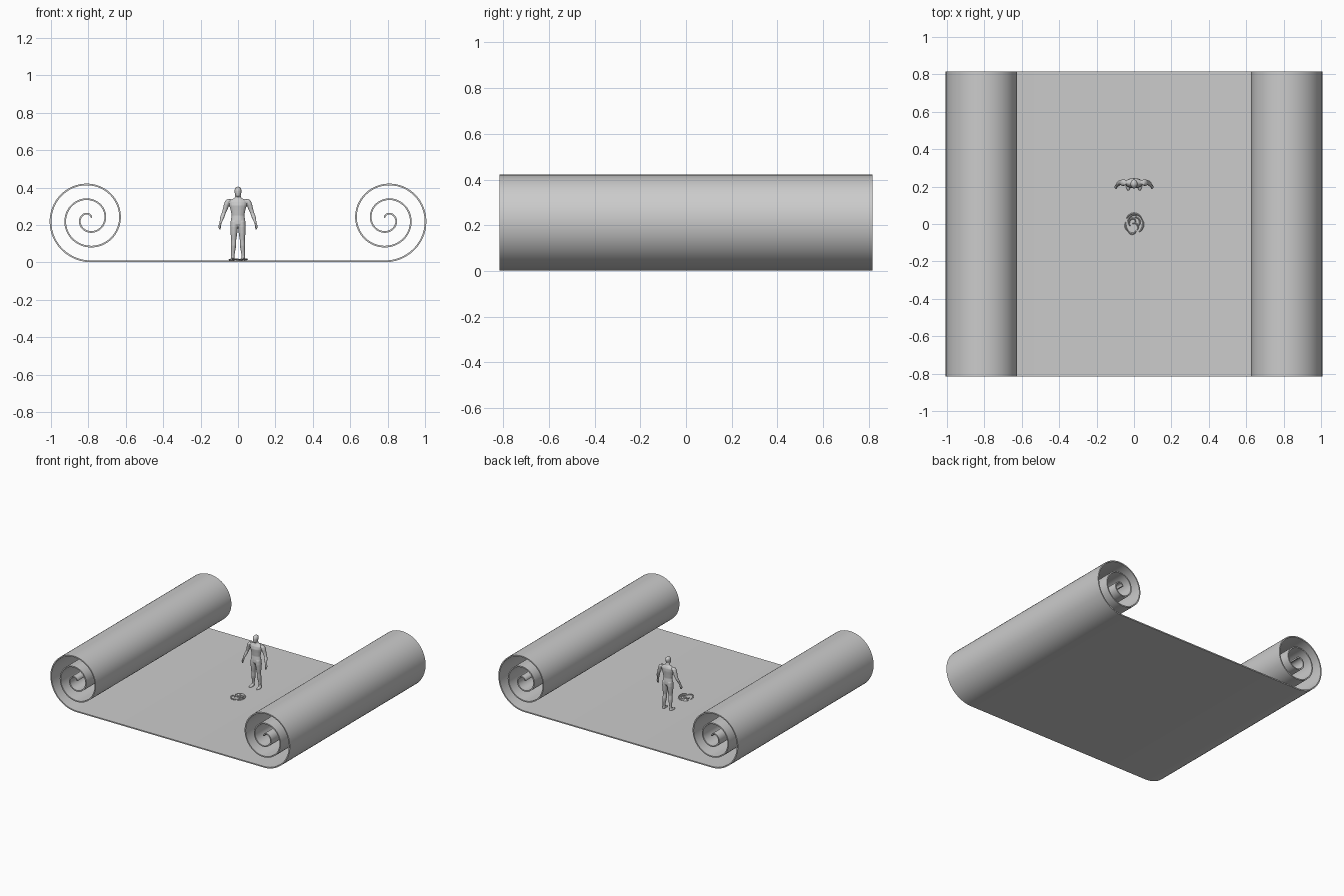
import bpy, bmesh, math

FIG_Y = 0.218


def finish(name, bm, mods=()):
    """Make an object, apply its modifiers and smooth it."""
    bmesh.ops.recalc_face_normals(bm, faces=bm.faces)
    me = bpy.data.meshes.new(name)
    bm.to_mesh(me)
    bm.free()
    ob = bpy.data.objects.new(name, me)
    bpy.context.collection.objects.link(ob)
    bpy.ops.object.select_all(action='DESELECT')
    ob.select_set(True)
    bpy.context.view_layer.objects.active = ob
    for kind, settings in mods:
        m = ob.modifiers.new(kind.title(), kind)
        for k, v in settings.items():
            setattr(m, k, v)
        bpy.ops.object.modifier_apply(modifier=m.name)
    bpy.ops.object.shade_smooth_by_angle(angle=math.radians(40))
    return ob


def loft(bm, rings, n=16):
    """Closed tube through horizontal ellipses (x, y, z, rx, ry)."""
    loops = []
    for x, y, z, rx, ry in rings:
        loops.append([bm.verts.new((x + rx * math.cos(2 * math.pi * i / n),
                                    y + ry * math.sin(2 * math.pi * i / n), z))
                      for i in range(n)])
    for a, b in zip(loops, loops[1:]):
        for i in range(n):
            j = (i + 1) % n
            bm.faces.new((a[i], a[j], b[j], b[i]))
    bm.faces.new(loops[0][::-1])
    bm.faces.new(loops[-1])


# Paper sheet: flat middle with a spiral roll at each end
spiral = []
for i in range(171):
    t = 2.66 * i / 170
    r = 0.225 - 0.079 * t
    a = -math.pi / 2 + 2 * math.pi * t
    spiral.append((0.797 + r * math.cos(a), max(0.005, 0.231 + r * math.sin(a))))
profile = [(-x, z) for x, z in reversed(spiral)] + spiral
bm = bmesh.new()
rows = [[bm.verts.new((x, y, z)) for y in (-0.815, 0.815)] for x, z in profile]
for a, b in zip(rows, rows[1:]):
    bm.faces.new((a[0], b[0], b[1], a[1]))
finish("scroll_sheet", bm, [('SOLIDIFY', dict(thickness=0.009, offset=0))])

# Standing figure: torso and neck, head, then mirrored arms, legs and feet
bm = bmesh.new()
Y = FIG_Y
loft(bm, [(0, Y, .190, .022, .018), (0, Y, .205, .040, .026), (0, Y, .225, .039, .025),
          (0, Y, .250, .034, .021), (0, Y, .280, .040, .024), (0, Y, .305, .047, .027),
          (0, Y + .002, .325, .050, .024), (0, Y + .003, .337, .036, .018),
          (0, Y + .002, .345, .018, .014), (0, Y - .002, .365, .013, .013)])
loft(bm, [(0, Y - .012, .352, .008, .010), (0, Y - .009, .358, .014, .017),
          (0, Y - .006, .372, .018, .022), (0, Y - .004, .385, .019, .024),
          (0, Y - .003, .396, .016, .020), (0, Y - .003, .403, .009, .011),
          (0, Y - .003, .405, .003, .004)])
for s in (-1, 1):
    loft(bm, [(s * x, Y + y, z, rx, ry) for x, y, z, rx, ry in (
        (.048, .003, .338, .009, .010), (.054, .003, .328, .015, .017),
        (.061, .003, .310, .015, .017), (.068, .004, .285, .013, .014),
        (.077, .003, .262, .011, .012), (.083, -.003, .245, .0115, .012),
        (.090, -.012, .222, .008, .008), (.094, -.016, .210, .006, .009),
        (.097, -.019, .198, .007, .012), (.098, -.021, .186, .006, .010),
        (.096, -.023, .176, .004, .006))])
    loft(bm, [(s * x, Y + y, z, rx, ry) for x, y, z, rx, ry in (
        (.020, 0, .220, .019, .024), (.021, 0, .190, .0205, .025),
        (.022, 0, .155, .018, .021), (.023, 0, .120, .0135, .015),
        (.024, .003, .090, .0145, .017), (.026, .005, .060, .011, .013),
        (.028, .006, .032, .0085, .010), (.029, .004, .012, .010, .014))])
    loft(bm, [(s * .031, Y - .010, .007, .012, .029), (s * .031, Y - .010, .015, .012, .029),
              (s * .030, Y - .003, .022, .009, .018)])
finish("standing_figure", bm, [
    ('REMESH', dict(mode='VOXEL', voxel_size=0.0026)),
    ('SMOOTH', dict(factor=0.5, iterations=3))])

# Small crumpled pile on the sheet: short curved ribbons
bm = bmesh.new()
ribbons = [(0.00, 0.005, .046, 20, 150, .008), (0.00, 0.015, .030, 60, 230, .007),
           (0.005, 0.000, .044, -60, 30, .009), (-0.008, -0.005, .038, 160, 235, .009),
           (0.010, 0.010, .022, -70, 110, .007), (-0.010, -0.028, .022, 200, 340, .009),
           (-0.008, 0.012, .016, 0, 200, .008), (0.002, -0.018, .020, -40, 120, .007)]
for k, (cx, cy, r, a0, a1, w) in enumerate(ribbons):
    line = []
    for i in range(13):
        u = i / 12
        a = math.radians(a0 + (a1 - a0) * u)
        z = .012 + .004 * math.sin(math.pi * u) + .001 * (k % 3)
        half = w * (.25 + .75 * math.sin(math.pi * u)) / 2
        line.append([bm.verts.new((cx + q * math.cos(a), cy + 1.1 * q * math.sin(a), z + dz))
                     for q, dz in ((r - half, -.002), (r, .002), (r + half, -.002))])
    for a, b in zip(line, line[1:]):
        for j in (0, 1):
            bm.faces.new((a[j], b[j], b[j + 1], a[j + 1]))
finish("crumpled_pile", bm, [('SOLIDIFY', dict(thickness=0.002, offset=0))])
